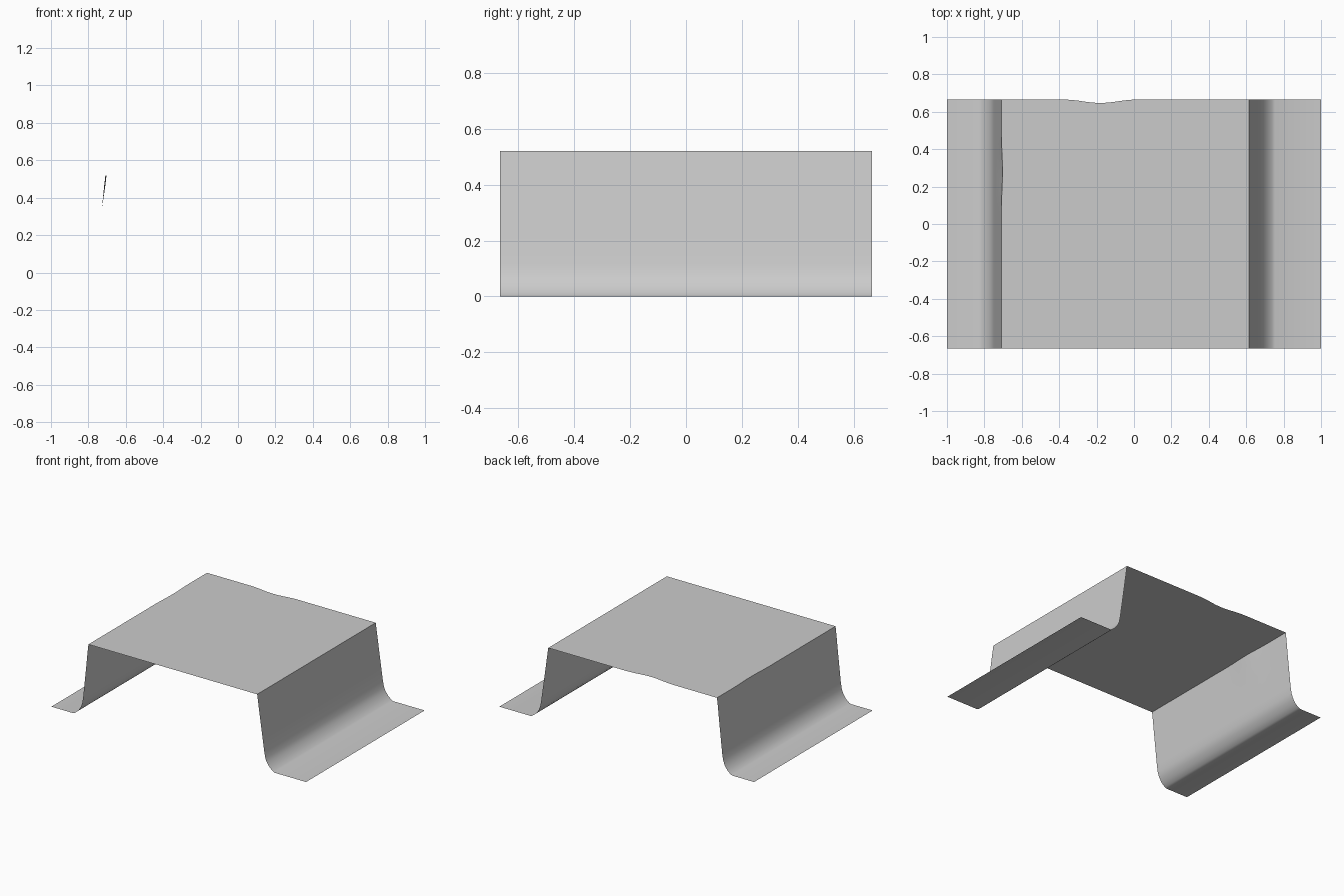
import bpy, bmesh, math

if "Cube" in bpy.data.objects:
    bpy.data.objects.remove(bpy.data.objects["Cube"])

HALF_Y, TOP = 0.665, 0.52

# Cross-section of the bent sheet, left to right (x, z)
left = [(-1.0, 0.0), (-0.83, 0.0), (-0.815, 0.006), (-0.79, 0.027), (-0.768, 0.06),
        (-0.757, 0.092), (-0.75, 0.135), (-0.741, 0.22), (-0.728, 0.34), (-0.716, 0.46), (-0.709, TOP)]
right = [(0.616, TOP), (0.626, 0.45), (0.642, 0.335), (0.66, 0.21), (0.673, 0.12),
         (0.681, 0.082), (0.693, 0.055), (0.715, 0.027), (0.738, 0.007), (0.753, 0.0), (1.0, 0.0)]
deck = [(-0.36 + 0.38 * i / 12, TOP) for i in range(13)]
profile = left + deck + right
ROWS = 28


def bump(t):
    """Smooth bump, 1 at t = 0 and 0 beyond t = 1."""
    return 0.5 + 0.5 * math.cos(math.pi * t) if abs(t) < 1 else 0.0


bm = bmesh.new()
grid = []
for r in range(ROWS + 1):
    y = -HALF_Y + 2 * HALF_Y * r / ROWS
    row = []
    for x, z in profile:
        # Slight dent along the left crest
        dx = 0.006 * bump((y - 0.28) / 0.2) if (x < -0.7 and z > 0.4) else 0
        # Shallow notch in the back edge of the deck
        dy = -0.018 * bump((x + 0.18) / 0.19) if (r == ROWS and z == TOP) else 0
        row.append(bm.verts.new((x + dx, y + dy, z)))
    grid.append(row)
for a, b in zip(grid, grid[1:]):
    for i in range(len(profile) - 1):
        bm.faces.new((a[i], a[i + 1], b[i + 1], b[i]))

# Single-sheet bent panel
mesh = bpy.data.meshes.new("bent_sheet")
bm.to_mesh(mesh)
bm.free()
sheet = bpy.data.objects.new("bent_sheet", mesh)
bpy.context.collection.objects.link(sheet)
bpy.context.view_layer.objects.active = sheet
sheet.select_set(True)
bpy.ops.object.shade_smooth_by_angle(angle=math.radians(40))
